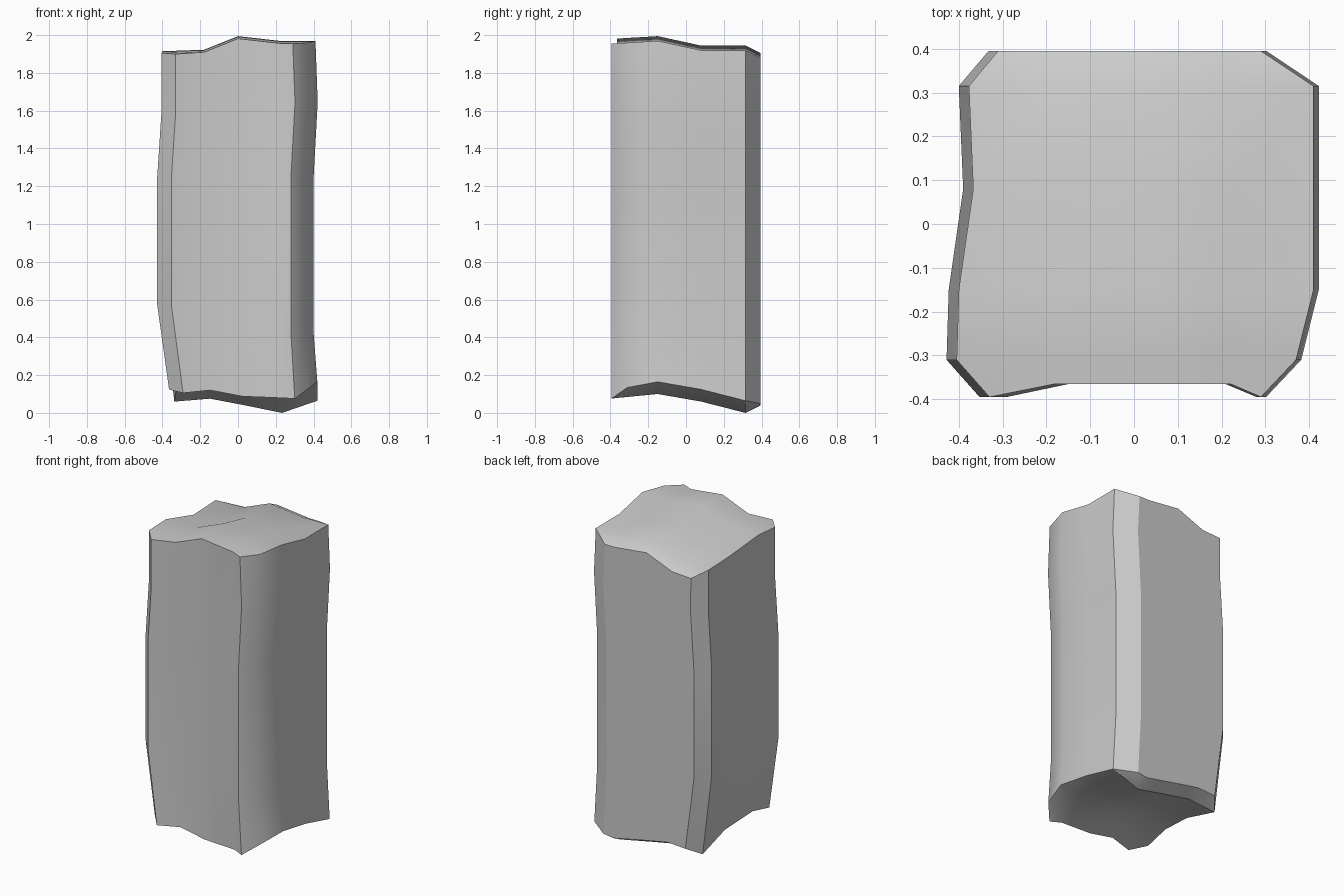
import bpy, bmesh

if "Cube" in bpy.data.objects:
    bpy.data.objects.remove(bpy.data.objects["Cube"])


def lerp(a, b, t):
    return a + (b - a) * t


def curve(pts, v):
    """Piecewise-linear profile lookup."""
    if v <= pts[0][0]:
        return pts[0][1]
    for (a, fa), (b, fb) in zip(pts, pts[1:]):
        if v <= b:
            return lerp(fa, fb, (v - a) / (b - a))
    return pts[-1][1]


# Plan outline: each row is (y, left x, right x); first and last rows form the chamfers
ROWS = [(-.395, -.33, .29), (-.31, -.405, .37), (-.15, -.40, .41),
        (.08, -.367, .41), (.315, -.377, .41), (.395, -.31, .29)]
INNER = [-.18, 0, .22]

# Wavy height profiles of the two ends
TOP_X = [(-.4, -.08), (-.2, -.08), (0, 0), (.22, -.025), (.41, -.025)]
TOP_Y = [(-.4, 1.985), (-.15, 2), (.08, 1.95), (.315, 1.95), (.395, 1.91)]
BOT_X = [(-.34, .06), (-.17, .08), (.04, .04), (.23, 0), (.3, .01), (.42, .065)]
BOT_FRONT = [(-.3, .03), (-.16, .04), (.02, .005), (.3, 0), (.42, .08)]
BOT_Y = [(-.4, .08), (-.15, .105), (.08, .065), (.315, .005), (.395, .045)]


def top_z(x, y):
    return curve(TOP_X, x) + curve(TOP_Y, y)


def bottom_z(x, y):
    t = min(1, max(0, (y + .395) / .245))
    return lerp(curve(BOT_FRONT, x), curve(BOT_X, x), t) + curve(BOT_Y, y)


# Sideways bend at each level: (left z, right z, left shift, right shift)
LEVELS = [(0, 0, .04, .01), (.58, .43, -.023, -.01), (1.25, 1.25, -.023, -.01),
          (1.6, 1.65, 0, .012), (2, 2, 0, 0)]


def plan():
    grid = []
    for r, (y, xl, xr) in enumerate(ROWS):
        row = []
        for c, x in enumerate([xl] + INNER + [xr]):
            # front face is slightly hollow between its corners
            row.append((x, -.365 if r == 0 and 0 < c < 4 else y))
        grid.append(row)
    return grid


def place(x, y, level):
    zl, zr, dl, dr = LEVELS[level]
    t = min(1, max(0, (x + .35) / .65))
    x2, z = x + lerp(dl, dr, t), lerp(zl, zr, t)
    if level == 0:
        z = bottom_z(x2, y)
    elif level == len(LEVELS) - 1:
        z = top_z(x2, y)
    return x2, y, z


bm = bmesh.new()
grid = plan()
nr, nc, last = len(ROWS), 5, len(LEVELS) - 1
rim = ([(0, c) for c in range(nc)] + [(r, nc - 1) for r in range(1, nr)] +
       [(nr - 1, c) for c in range(nc - 2, -1, -1)] + [(r, 0) for r in range(nr - 2, 0, -1)])

verts = {}
for lv in range(last + 1):
    for r in range(nr):
        for c in range(nc):
            if lv in (0, last) or (r, c) in rim:
                verts[lv, r, c] = bm.verts.new(place(*grid[r][c], lv))

# Wavy end caps
for lv in (0, last):
    for r in range(nr - 1):
        for c in range(nc - 1):
            bm.faces.new([verts[lv, r, c], verts[lv, r, c + 1],
                          verts[lv, r + 1, c + 1], verts[lv, r + 1, c]])

# Side walls and chamfers
for lv in range(last):
    for a, b in zip(rim, rim[1:] + rim[:1]):
        bm.faces.new([verts[lv, *a], verts[lv, *b], verts[lv + 1, *b], verts[lv + 1, *a]])

bmesh.ops.recalc_face_normals(bm, faces=bm.faces)
low = min(v.co.z for v in bm.verts)
for v in bm.verts:
    v.co.z -= low

mesh = bpy.data.meshes.new("stone_block")
bm.to_mesh(mesh)
bm.free()
block = bpy.data.objects.new("stone_block", mesh)
bpy.context.collection.objects.link(block)
bpy.context.view_layer.objects.active = block
block.select_set(True)
bpy.ops.object.shade_smooth_by_angle(angle=0.52)
